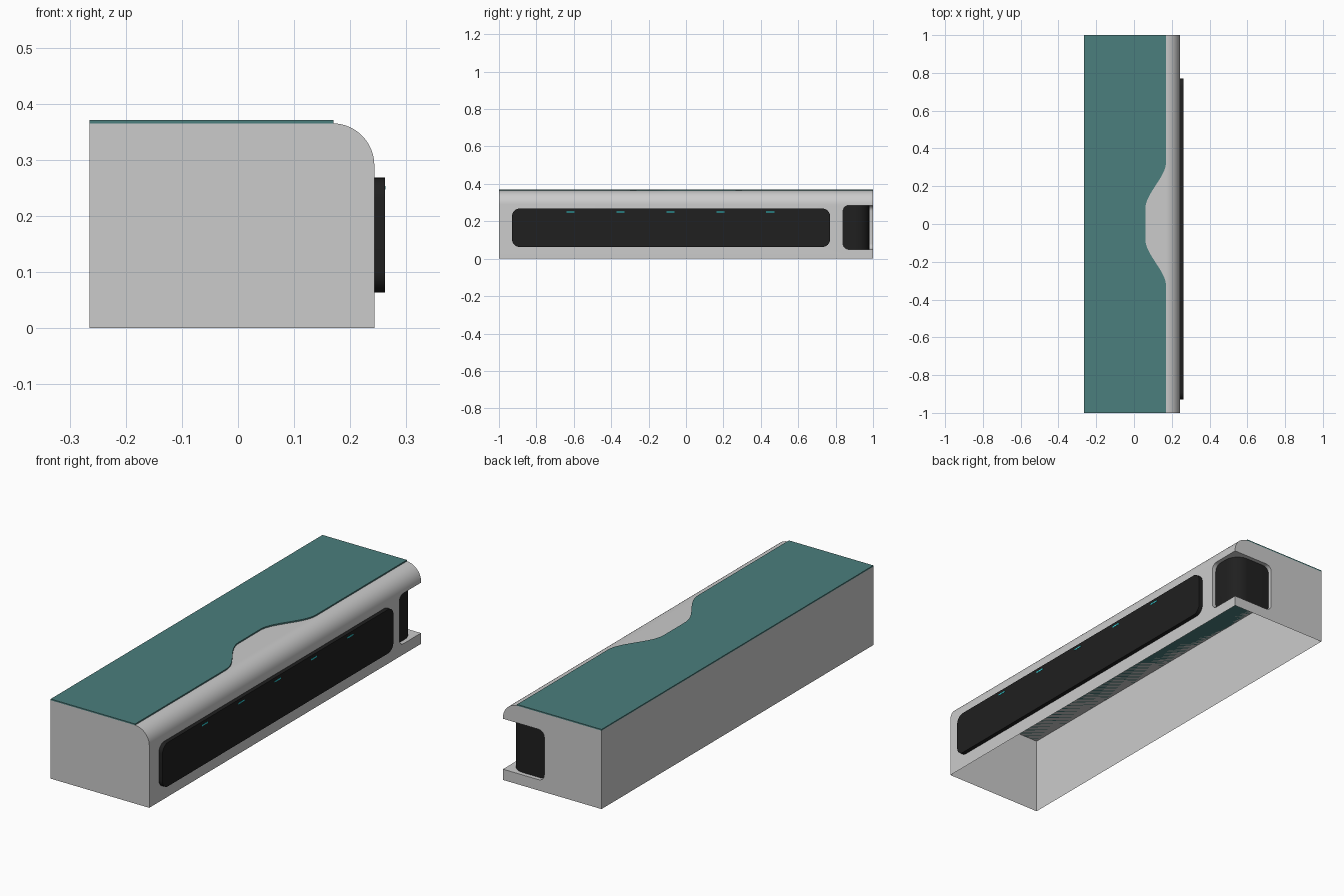
import bpy, bmesh, math
from mathutils import Vector

if "Cube" in bpy.data.objects:
    bpy.data.objects.remove(bpy.data.objects["Cube"])


def material(name, rgb):
    m = bpy.data.materials.new(name)
    m.diffuse_color = (*rgb, 1)
    m.use_nodes = True
    m.node_tree.nodes["Principled BSDF"].inputs["Base Color"].default_value = m.diffuse_color
    return m


TEAL = material("teal", (0.07, 0.21, 0.205))
BLACK = material("black", (0.014, 0.014, 0.014))
CYAN = material("cyan", (0.03, 0.65, 0.7))


def prism(name, pts, step, mat=None):
    """Extrude a closed loop of 3D points by the vector step."""
    bm = bmesh.new()
    f = bm.faces.new([bm.verts.new(p) for p in pts])
    r = bmesh.ops.extrude_face_region(bm, geom=[f])
    vs = [g for g in r["geom"] if isinstance(g, bmesh.types.BMVert)]
    bmesh.ops.translate(bm, verts=vs, vec=Vector(step))
    bmesh.ops.recalc_face_normals(bm, faces=bm.faces)
    me = bpy.data.meshes.new(name)
    bm.to_mesh(me)
    bm.free()
    ob = bpy.data.objects.new(name, me)
    bpy.context.collection.objects.link(ob)
    if mat:
        me.materials.append(mat)
    return ob


def rounded(a0, a1, b0, b1, radii, n=10):
    """Rectangle outline; radii for corners a1b1, a0b1, a0b0, a1b0."""
    out = []
    corners = ((a1, b1, -1, -1), (a0, b1, 1, -1), (a0, b0, 1, 1), (a1, b0, -1, 1))
    for i, (a, b, sa, sb) in enumerate(corners):
        r = radii[i]
        if r == 0:
            out.append((a, b))
            continue
        for k in range(n + 1):
            t = math.radians(90 * (i + k / n))
            out.append((a + sa * r + r * math.cos(t), b + sb * r + r * math.sin(t)))
    return out


def activate(ob):
    bpy.ops.object.select_all(action='DESELECT')
    ob.select_set(True)
    bpy.context.view_layer.objects.active = ob


def smooth(ob):
    activate(ob)
    bpy.ops.object.shade_smooth_by_angle(angle=math.radians(30))


def bevel(ob, width, segments):
    activate(ob)
    m = ob.modifiers.new("bevel", 'BEVEL')
    m.width, m.segments, m.limit_method = width, segments, 'ANGLE'
    m.angle_limit = math.radians(50)
    bpy.ops.object.modifier_apply(modifier=m.name)


def cut(ob, tool):
    activate(ob)
    m = ob.modifiers.new("cut", 'BOOLEAN')
    m.operation, m.object, m.solver = 'DIFFERENCE', tool, 'EXACT'
    bpy.ops.object.modifier_apply(modifier=m.name)
    bpy.data.objects.remove(tool)


L, R, TOP = -0.265, 0.243, 0.365
CORE_X, CORE_Y = 0.223, 0.98

# Housing: long block with one rounded upper edge
housing = prism("housing", [(x, -1, z) for x, z in
                            rounded(L, R, 0, TOP, (0.075, 0, 0, 0), 16)], (0, 2, 0))

# Shallow recess wrapped round the back right corner, with a rounded core left in it
recess = prism("recess_cutter", [(x, y, 0.05) for x, y in
                                 rounded(0.03, 0.4, 0.84, 1.2, (0,) * 4)], (0, 0, 0.235))
bevel(recess, 0.03, 6)
core = prism("core_cutter", [(x, y, -0.1) for x, y in
                             rounded(-0.2, CORE_X, 0.6, CORE_Y, (0.07, 0, 0, 0), 12)], (0, 0, 0.6))
cut(recess, core)
recess.hide_render = True
cut(housing, recess)

# Colour the wrapped core black and open the underside
me = housing.data
me.materials.clear()
me.materials.append(None)
me.materials.append(BLACK)
bm = bmesh.new()
bm.from_mesh(me)
for f in bm.faces:
    c = f.calc_center_median()
    f.material_index = int(0.03 < c.x < CORE_X + 0.001 and 0.8 < c.y < CORE_Y + 0.001
                           and 0.05 < c.z < 0.285 and abs(f.normal.z) < 0.3)
under = [f for f in bm.faces if f.normal.z < -0.9 and f.calc_center_median().z < 0.001]
bmesh.ops.delete(bm, geom=under, context='FACES')
bm.to_mesh(me)
bm.free()
smooth(housing)

# Thin top sheet with a smooth bay in its edge
half = []
for i in range(17):
    t = i / 16
    half.append((0.17 - 0.11 * t * t * (3 - 2 * t), 0.33 - 0.25 * t))
edge = [(x, -y) for x, y in half] + half[::-1]
outline = [(L, -1), (0.17, -1)] + edge + [(0.17, 1), (L, 1)]
sheet = prism("top_sheet", [(x, y, TOP) for x, y in outline], (0, 0, 0.006), TEAL)
smooth(sheet)

# Long dark front panel
panel = prism("front_panel", [(R, y, z) for y, z in
                              rounded(-0.93, 0.77, 0.063, 0.268, (0.04,) * 4)],
              (0.019, 0, 0), BLACK)
smooth(panel)

# Row of small indicator lights
for i in range(5):
    y = -0.617 + 0.267 * i
    prism(f"indicator_light_{i + 1}", [(0.26, a, b) for a, b in
                                       rounded(y - 0.022, y + 0.022, 0.247, 0.253, (0,) * 4)],
          (0.003, 0, 0), CYAN)
